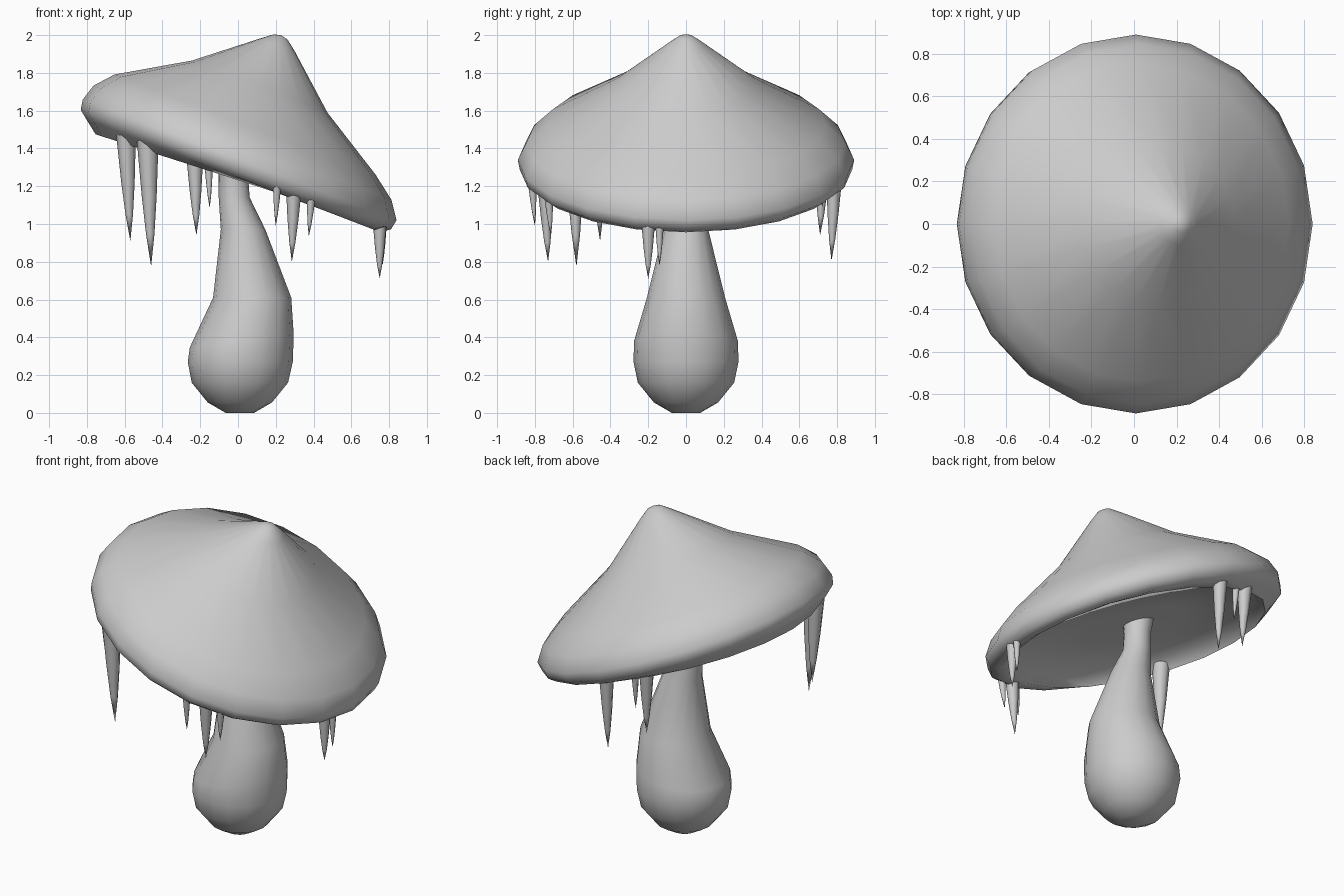
import bpy, bmesh, math
from mathutils import Matrix

if "Cube" in bpy.data.objects:
    bpy.data.objects.remove(bpy.data.objects["Cube"])


def loft(name, rings, sides, matrix=Matrix(), angle=50):
    """Skin circular rings (cx, cy, z, radius[, slope along x]); radius 0 gives a point."""
    bm = bmesh.new()
    loops = []
    for cx, cy, z, r, *slope in rings:
        s = slope[0] if slope else 0
        loop = []
        for i in range(sides if r > 0 else 1):
            a = 2 * math.pi * i / sides
            loop.append(bm.verts.new((cx + r * math.cos(a), cy + r * math.sin(a),
                                      z + s * r * math.cos(a))))
        loops.append(loop)
    for a, b in zip(loops, loops[1:]):
        for i in range(sides):
            j = (i + 1) % sides
            quad = [a[i % len(a)], a[j % len(a)], b[j % len(b)], b[i % len(b)]]
            bm.faces.new(list(dict.fromkeys(quad)))
    for end in (loops[0], loops[-1]):
        if len(end) > 1:
            bm.faces.new(end)
    bmesh.ops.recalc_face_normals(bm, faces=bm.faces)
    bm.transform(matrix)
    mesh = bpy.data.meshes.new(name)
    bm.to_mesh(mesh)
    bm.free()
    obj = bpy.data.objects.new(name, mesh)
    bpy.context.collection.objects.link(obj)
    bpy.ops.object.select_all(action='DESELECT')
    obj.select_set(True)
    bpy.context.view_layer.objects.active = obj
    bpy.ops.object.shade_smooth_by_angle(angle=math.radians(angle))
    return obj


# Bulbous stem, leaning slightly
loft("stem", [(0.01, 0, 0, 0.075), (0.01, 0, 0.055, 0.17), (0.01, 0, 0.16, 0.255),
              (0.012, 0, 0.27, 0.278), (0.02, 0, 0.38, 0.275, 0.12), (0.075, 0, 0.61, 0.207),
              (0.027, 0, 0.97, 0.118), (-0.02, 0, 1.14, 0.082),
              (-0.025, 0, 1.26, 0.078), (-0.03, 0, 1.36, 0.09)], 16)

# Tilted pointed cap: outer skin, rolled rim, recessed underside
tilt = Matrix.Translation((0.005, 0, 1.33)) @ Matrix.Rotation(math.radians(21), 4, 'Y')
loft("cap", [(-0.03, 0, 0.705, 0), (-0.03, 0, 0.695, 0.04), (-0.03, 0, 0.65, 0.098),
             (-0.04, 0, 0.41, 0.385), (-0.04, 0, 0.195, 0.74), (-0.018, 0, 0.1, 0.845),
             (0, 0, 0.01, 0.89), (0, 0, -0.045, 0.88), (0, 0, -0.08, 0.835),
             (0, 0, -0.095, 0.76, 0.055), (0, 0, -0.035, 0.72, 0.03),
             (0, 0, -0.015, 0.3), (0, 0, -0.005, 0)], 20, tilt, 70)

# Drips hanging from the rim: tip x, tip y, tip z, top z, radius
drips = [(-0.57, -0.455, 0.91, 1.47, 0.052), (-0.46, -0.58, 0.775, 1.45, 0.058),
         (-0.22, 0.71, 0.94, 1.36, 0.045), (-0.15, 0.72, 1.085, 1.34, 0.024),
         (0.20, -0.80, 0.99, 1.24, 0.024), (0.285, -0.73, 0.80, 1.21, 0.043),
         (0.375, -0.715, 0.935, 1.18, 0.026), (0.75, -0.20, 0.712, 0.99, 0.035),
         (0.765, -0.14, 0.78, 0.99, 0.022), (0.01, 0.77, 0.805, 1.26, 0.043)]
for n, (x, y, low, high, r) in enumerate(drips, 1):
    drift = 0.04 if x < 0.7 else 0.0
    rings = [(x * (1 + drift * t), y * (1 + 0.5 * drift * t), low + (high - low) * t, r * w)
             for t, w in ((1, 1), (0.55, 0.68), (0.25, 0.38), (0, 0))]
    loft(f"drip_{n}", rings, 8)
